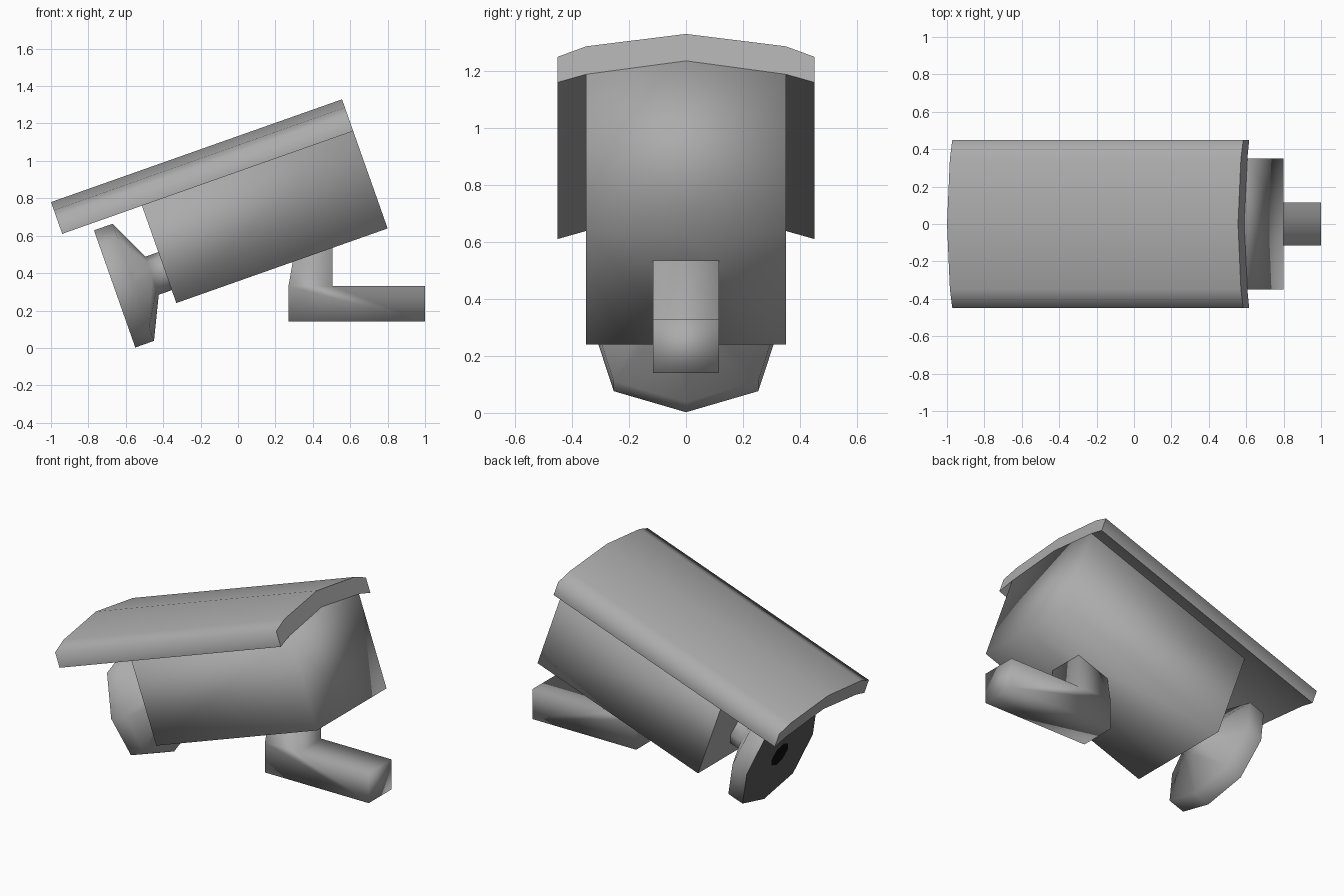
import bpy, bmesh, math
from mathutils import Vector

if "Cube" in bpy.data.objects:
    bpy.data.objects.remove(bpy.data.objects["Cube"])

TILT = math.radians(19.45)
U = Vector((math.cos(TILT), 0, math.sin(TILT)))    # camera axis
N = Vector((-math.sin(TILT), 0, math.cos(TILT)))   # up, square to the axis
Y = Vector((0, 1, 0))


def material(name, v):
    m = bpy.data.materials.new(name)
    m.diffuse_color = (v, v, v, 1)
    m.use_nodes = True
    m.node_tree.nodes["Principled BSDF"].inputs["Base Color"].default_value = m.diffuse_color
    return m


GREY = material("mid_grey", 0.41)
DARK = material("dark_face", 0.10)
BLACK = material("black_lens", 0.004)


def tilted(u, y, n):
    return U * u + Y * y + N * n


def loft(name, rings, angle, mat, sharp_start=False):
    """Skin equal-sized rings of points and cap both ends."""
    bm = bmesh.new()
    loops = [[bm.verts.new(p) for p in ring] for ring in rings]
    for a, b in zip(loops, loops[1:]):
        for i in range(len(a)):
            j = (i + 1) % len(a)
            bm.faces.new((a[i], a[j], b[j], b[i]))
    start = bm.faces.new(loops[0])
    bm.faces.new(loops[-1])
    if sharp_start:
        for e in start.edges:
            e.smooth = False
    bmesh.ops.recalc_face_normals(bm, faces=bm.faces)
    mesh = bpy.data.meshes.new(name)
    bm.to_mesh(mesh)
    bm.free()
    mesh.materials.append(mat)
    ob = bpy.data.objects.new(name, mesh)
    bpy.context.collection.objects.link(ob)
    bpy.ops.object.select_all(action='DESELECT')
    ob.select_set(True)
    bpy.context.view_layer.objects.active = ob
    bpy.ops.object.shade_smooth_by_angle(angle=math.radians(angle))
    return ob


def mirrored(half):
    """Close a half profile (y >= 0, ends on y = 0) across the middle."""
    return half + [(-y, n) for y, n in reversed(half) if y > 0]


def extrude(name, profile, u0, u1, angle, sharp_start=False):
    rings = [[tilted(u, y, n) for y, n in profile] for u in (u0, u1)]
    return loft(name, rings, angle, GREY, sharp_start)


# Arched sun shield: outer curve, side lip, inner curve
shield = mirrored([(0, 1.068), (0.35, 1.022), (0.45, 0.983), (0.45, 0.888),
                   (0.35, 0.918), (0, 0.968)])
extrude("sun_shield", shield, -0.683, 0.967, 75)

# Box housing with soft shading, its top fitted to the shield's underside
housing = mirrored([(0, 0.968), (0.35, 0.918), (0.35, 0.336), (0, 0.336)])
extrude("housing", housing, -0.231, 0.967, 180, True)


# Flared eight-sided front with a neck
def ring(u, r):
    pts = []
    for i in range(8):
        a = i * math.pi / 4
        s = r * (1.08 if i % 2 and r > 0.2 else 1)
        pts.append(tilted(u, s * math.sin(a), 0.517 + s * math.cos(a)))
    return pts


flare = loft("lens_flare", [ring(u, r) for u, r in (
    (-0.517, 0.08), (-0.517, 0.29), (-0.517, 0.332), (-0.411, 0.332),
    (-0.305, 0.108), (-0.22, 0.108))], 70, GREY)

# Dark front plate and black lens opening
flare.data.materials.append(DARK)
flare.data.materials.append(BLACK)
for f in flare.data.polygons:
    if f.normal.dot(U) < -0.99:
        f.material_index = 2 if len(f.vertices) == 8 else 1

# L-shaped mounting arm, side outline extruded across
outline = [(0.27, 0.14), (1.0, 0.14), (1.0, 0.33), (0.505, 0.33),
           (0.505, 0.55), (0.295, 0.475), (0.27, 0.33)]
loft("mount_arm", [[Vector((x, y, z)) for x, z in outline] for y in (-0.115, 0.115)],
     180, GREY)
